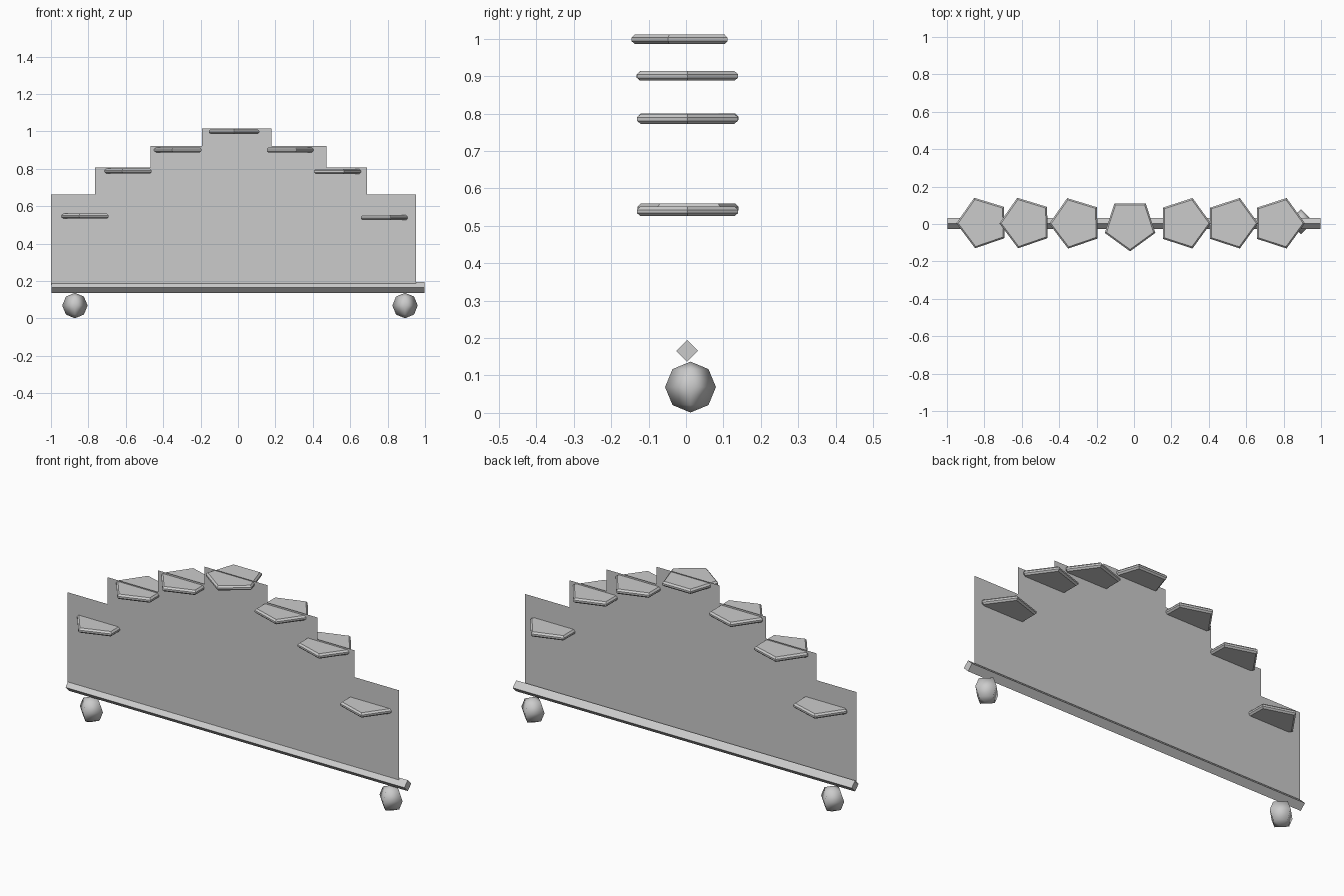
import bpy, bmesh
from math import pi, cos, sin, radians

cube = bpy.data.objects.get("Cube")
if cube:
    bpy.data.objects.remove(cube, do_unlink=True)

# One plain grey for every part
grey = bpy.data.materials.new("plain_grey")
grey.use_nodes = True
colour = (0.6, 0.6, 0.6, 1)
grey.diffuse_color = colour
grey.node_tree.nodes["Principled BSDF"].inputs["Base Color"].default_value = colour


def make(name, bm, location, smooth=False):
    mesh = bpy.data.meshes.new(name)
    bm.normal_update()
    for face in bm.faces:
        face.smooth = smooth
    bm.to_mesh(mesh)
    bm.free()
    mesh.materials.append(grey)
    obj = bpy.data.objects.new(name, mesh)
    obj.location = location
    bpy.context.collection.objects.link(obj)
    return obj


# Stepped back panel: a single sheet, listed as (right end of step, height)
steps = [(-0.765, 0.664), (-0.467, 0.807), (-0.193, 0.923), (0.178, 1.016),
         (0.473, 0.923), (0.69, 0.807), (0.953, 0.664)]
base = 0.18
outline = [(-1.0, base)]
left = -1.0
for right, height in steps:
    outline += [(left, height), (right, height)]
    left = right
outline.append((left, base))
bm = bmesh.new()
bm.faces.new([bm.verts.new((x, 0, z)) for x, z in reversed(outline)])
make("back_panel", bm, (0, -0.005, 0))

# Base bar: a square rod resting on its edge
bm = bmesh.new()
rod = [bm.verts.new((-0.998, 0.029 * cos(i * pi / 2), 0.029 * sin(i * pi / 2)))
       for i in range(4)]
end = bm.faces.new(rod)
grown = bmesh.ops.extrude_face_region(bm, geom=[end], use_keep_orig=True)
new_verts = [v for v in grown["geom"] if isinstance(v, bmesh.types.BMVert)]
bmesh.ops.translate(bm, verts=new_verts, vec=(1.996, 0, 0))
bmesh.ops.recalc_face_normals(bm, faces=bm.faces)
make("base_bar", bm, (0, 0.003, 0.166))

# Round feet with four sides
for side, x in (("right", -0.872), ("left", 0.893)):
    bm = bmesh.new()
    bmesh.ops.create_uvsphere(bm, u_segments=4, v_segments=4, radius=0.068)
    make(side + "_foot", bm, (x, 0.012, 0.069), smooth=True)


# Five-sided shelves with chamfered rims
def shelf(name, x, y, z, turn):
    rings = [(0.132, -0.013), (0.142, -0.005), (0.142, 0.004), (0.132, 0.013)]
    bm = bmesh.new()
    loops = []
    for radius, height in rings:
        angles = [radians(turn + 72 * i) for i in range(5)]
        loops.append([bm.verts.new((radius * cos(a), radius * sin(a), height))
                      for a in angles])
    for low, high in zip(loops, loops[1:]):
        for i in range(5):
            j = (i + 1) % 5
            bm.faces.new((low[i], low[j], high[j], high[i]))
    bm.faces.new(loops[0][::-1])
    bm.faces.new(loops[-1])
    make(name, bm, (x, y, z))


shelf("right_low_shelf", -0.808, 0.006, 0.547, 181)
shelf("right_middle_shelf", -0.578, 0.006, 0.788, 181)
shelf("right_high_shelf", -0.311, 0.004, 0.901, 181)
shelf("top_shelf", -0.021, -0.004, 0.999, -90)
shelf("left_high_shelf", 0.269, 0.004, 0.901, 0)
shelf("left_middle_shelf", 0.522, 0.004, 0.786, 0)
shelf("left_low_shelf", 0.772, 0.004, 0.539, 0)
